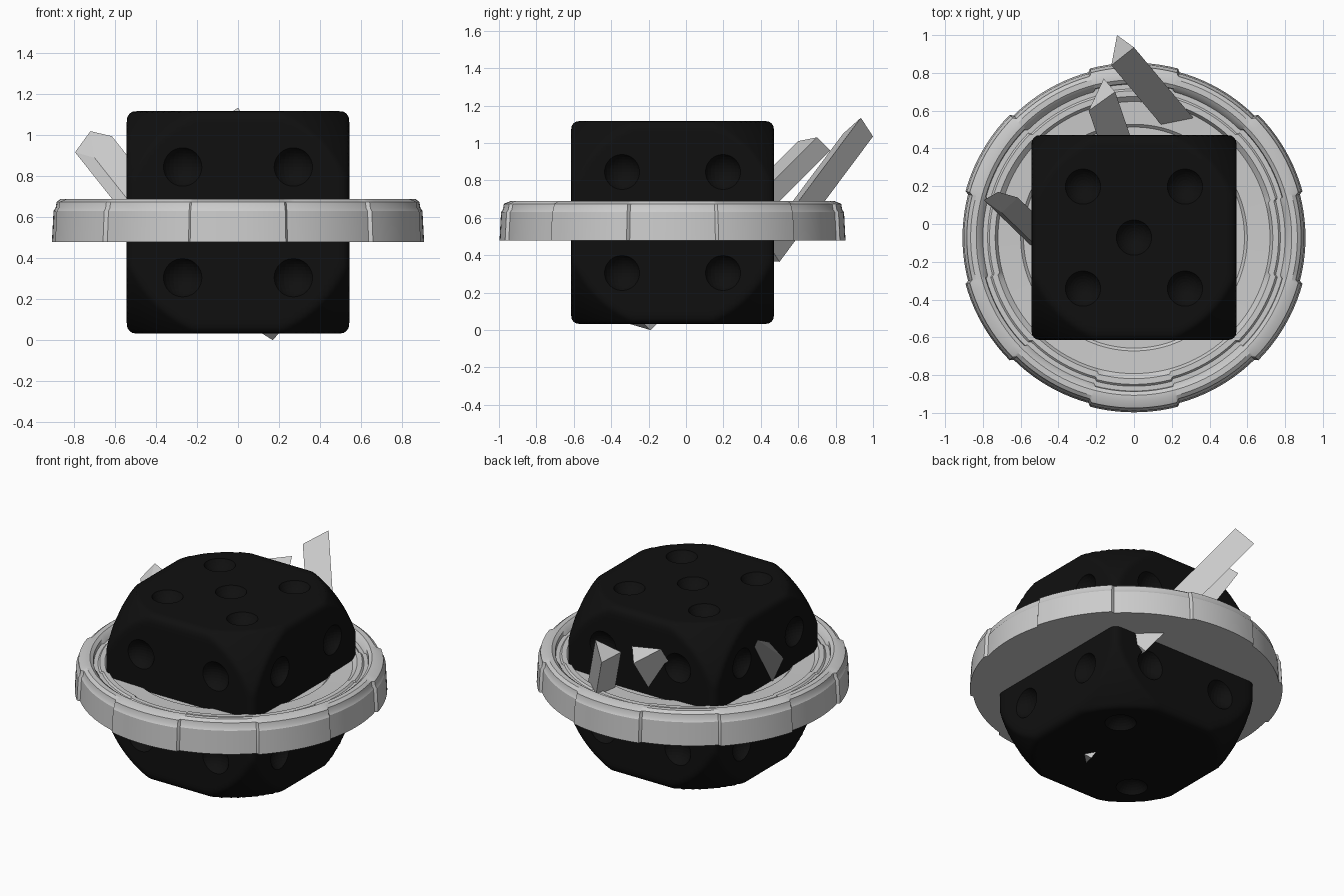
import bpy, bmesh, math
from mathutils import Vector

if "Cube" in bpy.data.objects:
    bpy.data.objects.remove(bpy.data.objects["Cube"])

CENTER = Vector((0, -0.072, 0.575))


def make_object(name, bm, smooth=None):
    bmesh.ops.recalc_face_normals(bm, faces=bm.faces)
    mesh = bpy.data.meshes.new(name)
    bm.to_mesh(mesh)
    bm.free()
    obj = bpy.data.objects.new(name, mesh)
    bpy.context.collection.objects.link(obj)
    if smooth:
        bpy.ops.object.select_all(action='DESELECT')
        obj.select_set(True)
        bpy.context.view_layer.objects.active = obj
        bpy.ops.object.shade_smooth_by_angle(angle=math.radians(smooth))
    return obj


# Die body: rounded box whose corners are trimmed by a sphere
HALF, EDGE, BALL = 0.543, 0.045, 0.78
bm = bmesh.new()
bmesh.ops.create_cube(bm, size=2 * HALF)
bmesh.ops.subdivide_edges(bm, edges=bm.edges[:], cuts=39, use_grid_fill=True)
for v in bm.verts:
    core = Vector([max(-HALF + EDGE, min(HALF - EDGE, c)) for c in v.co])
    p = core + (v.co - core).normalized() * EDGE
    if p.length > BALL:
        p = p.normalized() * BALL
    v.co = p + CENTER
die = make_object("die", bm, 35)
black = bpy.data.materials.new("black")
black.diffuse_color = (0.005, 0.005, 0.005, 1)
black.use_nodes = True
black.node_tree.nodes["Principled BSDF"].inputs["Base Color"].default_value = black.diffuse_color
die.data.materials.append(black)

# Pips: shallow spherical dimples on every face
S = 0.27
four = [(a, b) for a in (-S, S) for b in (-S, S)]
faces = [
    ((0, 0, 1), four + [(0, 0)]),
    ((0, 0, -1), [(S, S), (-S, -S)]),
    ((0, -1, 0), four), ((0, 1, 0), four),
    ((1, 0, 0), four), ((-1, 0, 0), four),
]
bm = bmesh.new()
for normal, spots in faces:
    axis = [i for i in range(3) if normal[i]][0]
    others = [i for i in range(3) if i != axis]
    for a, b in spots:
        pos = Vector(normal) * (HALF + 0.045)
        pos[others[0]], pos[others[1]] = a, b
        made = bmesh.ops.create_uvsphere(bm, u_segments=28, v_segments=18, radius=0.104)
        bmesh.ops.translate(bm, verts=made["verts"], vec=pos + CENTER)
cutter = make_object("pip_cutter", bm)
cutter.hide_render = True
cutter.hide_set(True)
mod = die.modifiers.new("pips", 'BOOLEAN')
mod.operation, mod.solver, mod.object = 'DIFFERENCE', 'EXACT', cutter

# Disc: revolved profile with six raised panels on the rim
profile = [(0.908, 0.48), (0.90, 0.63), (0.89, 0.645), (0.885, 0.675), (0.865, 0.69),
           (0.835, 0.69), (0.815, 0.675), (0.80, 0.65), (0.775, 0.65), (0.765, 0.66),
           (0.735, 0.66), (0.72, 0.635), (0.60, 0.63), (0.585, 0.615)]
angles = []
for k in range(12):
    start = -105 + 30 * k
    raised = k % 2 == 0
    angles += [(start + 0.4 + 29.2 * i / 10, raised) for i in range(11)]
bm = bmesh.new()
rings = []
for r, z in profile:
    ring = []
    for deg, raised in angles:
        rr = r
        if raised and r > 0.87:
            rr += 0.017
        elif raised and 0.73 < r < 0.81:
            rr += 0.012
        t = math.radians(deg)
        ring.append(bm.verts.new((rr * math.cos(t), CENTER.y + rr * math.sin(t), z)))
    rings.append(ring)
n = len(angles)
for lo, hi in zip(rings, rings[1:]):
    for i in range(n):
        j = (i + 1) % n
        bm.faces.new((lo[i], lo[j], hi[j], hi[i]))
bm.faces.new(rings[0])
bm.faces.new(rings[-1])
make_object("disc", bm, 30)


# Shards: straight prisms piercing the disc and the die
def shard(name, end, along):
    bm = bmesh.new()
    for p in end:
        bm.verts.new(p)
        bm.verts.new(Vector(p) + Vector(along))
    bmesh.ops.convex_hull(bm, input=bm.verts[:])
    make_object(name, bm)


shard("shard_back", [(0.0, 0.935, 1.135), (-0.09, 1.0, 1.035), (-0.12, 0.84, 1.05)],
      (0.42, -0.50, -0.67))
shard("shard_middle", [(-0.16, 0.77, 0.96), (-0.24, 0.60, 1.01), (-0.10, 0.70, 1.03)],
      (0.33, -0.96, -0.96))
shard("shard_left", [(-0.72, 0.17, 1.02), (-0.795, 0.127, 0.917),
                     (-0.615, 0.14, 0.995), (-0.70, 0.06, 0.89)],
      (0.31, -0.30, -0.39))
